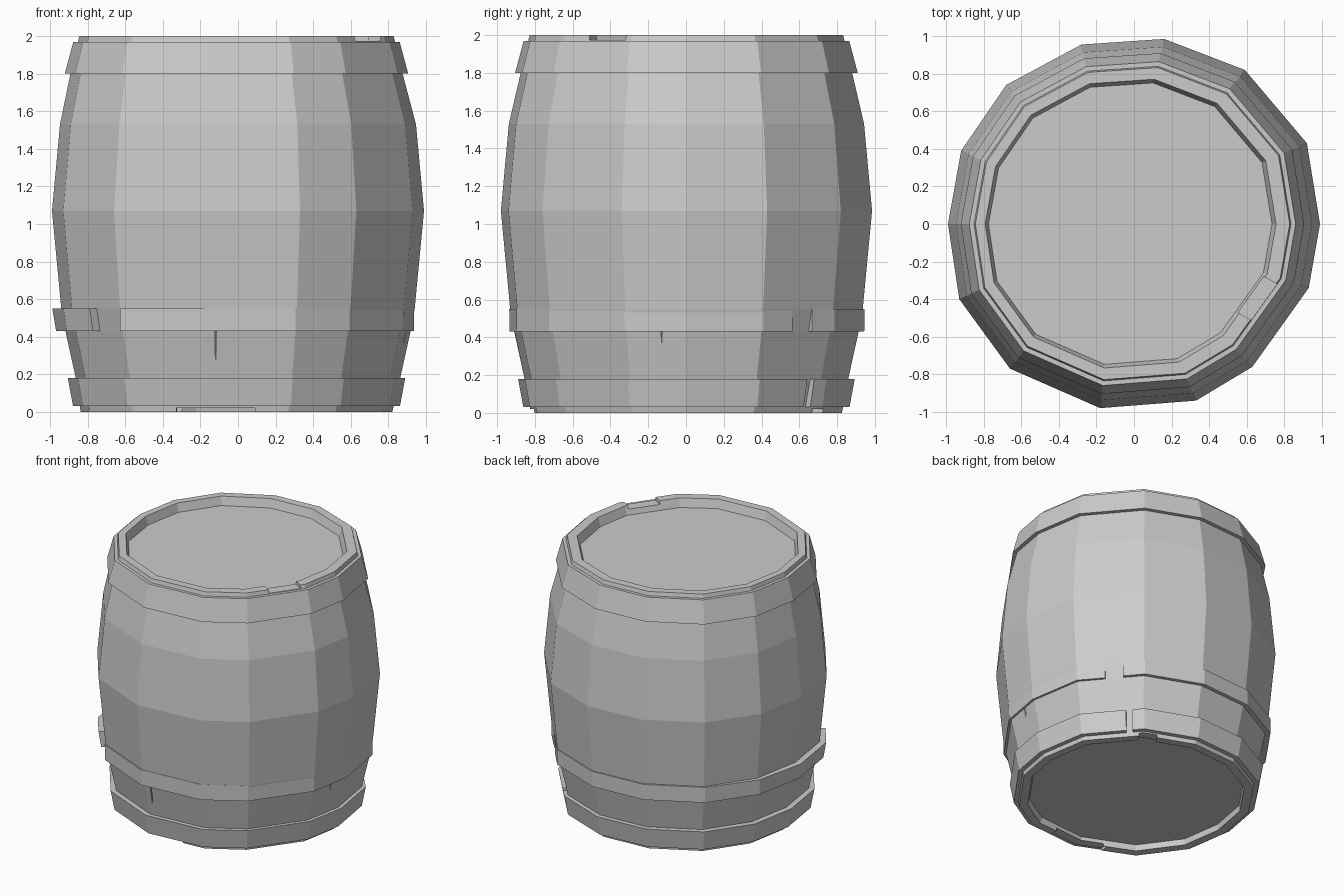
import bpy, bmesh
from math import atan2, degrees, radians, cos, sin
from mathutils import Vector, Matrix

if "Cube" in bpy.data.objects:
    bpy.data.objects.remove(bpy.data.objects["Cube"])

# Hand-cut 14-sided plan of the barrel at its widest
PLAN = [Vector(p) for p in [
    (.99, 0), (.92, .43), (.59, .82), (.16, .985), (-.28, .955), (-.68, .74),
    (-.92, .39), (-.99, 0), (-.93, -.40), (-.66, -.77), (-.18, -.98),
    (.33, -.94), (.63, -.76), (.93, -.34)]]
ANG = [degrees(atan2(p.y, p.x)) % 360 for p in PLAN]
N = len(PLAN)

# Stave profile: height, scale of the plan
PROFILE = [(0, .838), (.18, .872), (.43, .928), (.55, .95), (1.07, 1.0),
           (1.53, .957), (1.80, .893), (2.0, .845)]


def scale_at(z):
    for (z0, s0), (z1, s1) in zip(PROFILE, PROFILE[1:]):
        if z <= z1:
            return s0 + (s1 - s0) * (z - z0) / (z1 - z0)
    return PROFILE[-1][1]


def plan_point(a):
    """Point where a ray at angle a meets the plan polygon."""
    d = Vector((cos(radians(a)), sin(radians(a))))
    a %= 360
    i = max(k for k in range(N) if ANG[k] <= a + 1e-4)
    p, q = PLAN[i], PLAN[(i + 1) % N]
    e = q - p
    return d * ((p.x * e.y - p.y * e.x) / (d.x * e.y - d.y * e.x))


def finish(bm, name):
    bmesh.ops.recalc_face_normals(bm, faces=bm.faces)
    me = bpy.data.meshes.new(name)
    bm.to_mesh(me)
    bm.free()
    ob = bpy.data.objects.new(name, me)
    bpy.context.collection.objects.link(ob)
    return ob


def barrel_body():
    bm = bmesh.new()
    levels = [(.045, .765, -.01), (0, .775, -.005)]
    levels += [(z, s, -.008 if z > 1.6 or z < .1 else 0) for z, s in PROFILE]
    levels += [(2.0, .782, -.018), (1.935, .762, -.02)]
    rings = [[bm.verts.new((p.x * s + dx, p.y * s, z)) for p in PLAN]
             for z, s, dx in levels]
    for r0, r1 in zip(rings, rings[1:]):
        for i in range(N):
            j = (i + 1) % N
            bm.faces.new((r0[i], r0[j], r1[j], r1[i]))
    bm.faces.new(rings[0])
    bm.faces.new(rings[-1])
    return finish(bm, "barrel_body")


def hoop(name, z0, z1, out0, out1, start=None, end=None, flare=None):
    """Metal hoop; open between start and end angles when these are given."""
    closed = start is None
    if closed:
        angles = ANG
    else:
        angles = [start] + [a for a in sorted(ANG + [b + 360 for b in ANG])
                            if start + 1 < a < end - 1] + [end]
    bm = bmesh.new()
    secs = []
    for a in angles:
        p = plan_point(a)
        f = flare(a) if flare else 0
        sec = []
        for z, o in ((z0, -.02), (z0, out0 + f * .4), (z1, out1 + f), (z1, -.02)):
            s = scale_at(z) + o
            sec.append(bm.verts.new((p.x * s - .008, p.y * s, z)))
        secs.append(sec)
    for k in range(len(secs) if closed else len(secs) - 1):
        a, b = secs[k], secs[(k + 1) % len(secs)]
        for i in range(4):
            j = (i + 1) % 4
            bm.faces.new((a[i], a[j], b[j], b[i]))
    if not closed:
        bm.faces.new(secs[0])
        bm.faces.new(secs[-1])
    return finish(bm, name)


def cut(target, name, centre, size, turn=0):
    bm = bmesh.new()
    bmesh.ops.create_cube(bm, size=1)
    bmesh.ops.transform(bm, verts=bm.verts, matrix=(
        Matrix.Translation(centre) @ Matrix.Rotation(radians(turn), 4, 'Z')
        @ Matrix.Diagonal((*size, 1))))
    cutter = finish(bm, name)
    cutter.hide_render = True
    cutter.hide_viewport = True
    mod = target.modifiers.new(name, 'BOOLEAN')
    mod.operation = 'DIFFERENCE'
    mod.solver = 'EXACT'
    mod.object = cutter


body = barrel_body()

# Chipped rims at top and bottom
cut(body, "top_chip_cutter", (.70, -.42, 2.015), (.30, .235, .08), -30)
cut(body, "bottom_chip_front_cutter", (-.12, -.80, -.01), (.42, .20, .06), -3)
cut(body, "bottom_chip_back_cutter", (.45, .69, -.01), (.13, .26, .06), -33)

# Narrow split seams between the lower staves
cut(body, "front_seam_cutter", (-.12, -.90, .305), (.008, .06, .25), 5)
cut(body, "right_seam_cutter", (.91, -.13, .365), (.06, .008, .13), 5)

# Hoops: whole at the top, split at the bottom, broken in two above it
hoop("top_hoop", 1.80, 1.97, .03, .025)
hoop("bottom_hoop", .03, .18, .035, .035, 49, 406)
hoop("lower_hoop_left", .43, .55, .03, .01, 45, 217,
     lambda a: .03 * min(1, max(0, (a - 140) / 40)))
hoop("lower_hoop_right", .43, .55, .025, .005, 230, 397)
